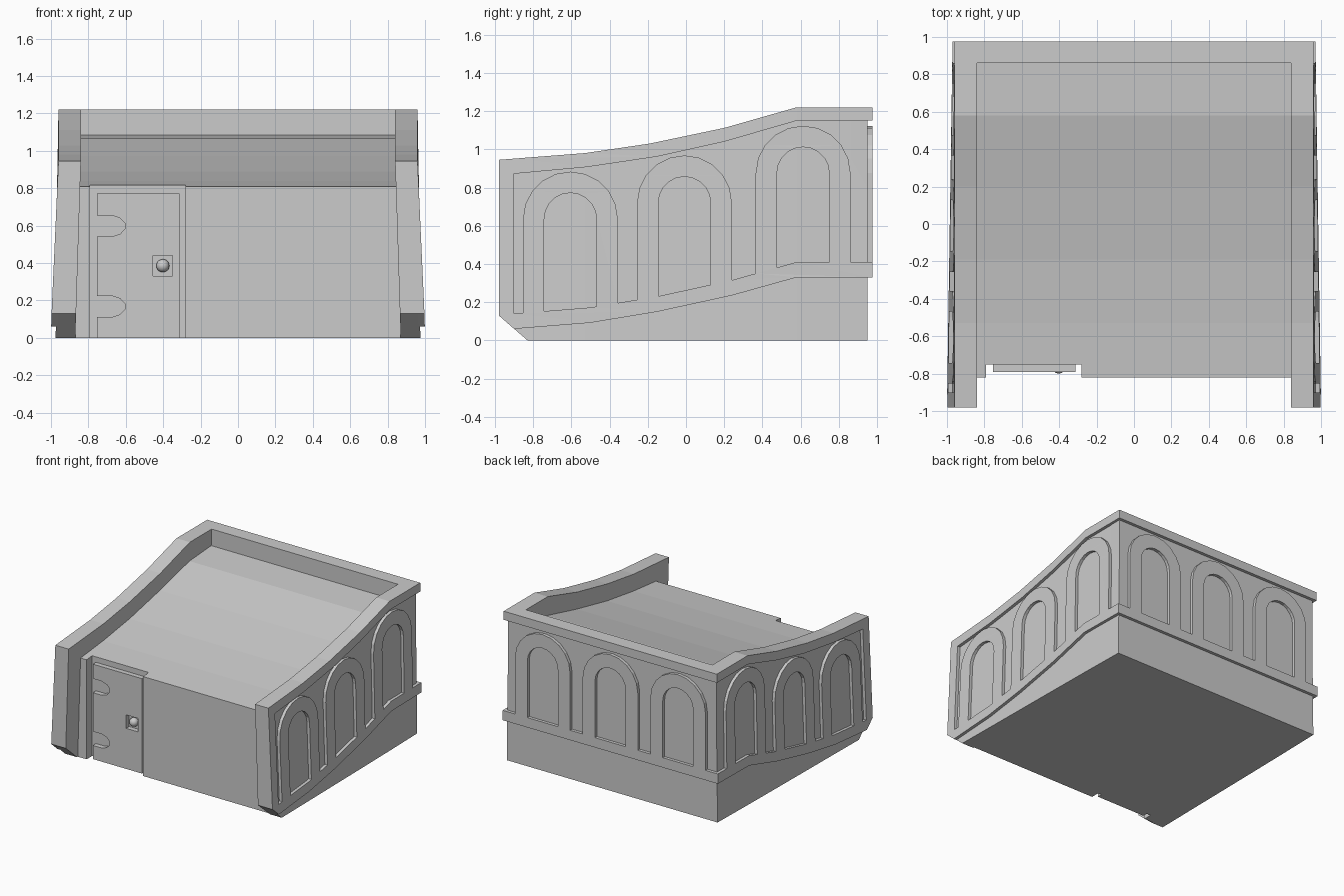
import bpy, bmesh
from math import cos, sin, pi
from mathutils import Vector
from mathutils.geometry import tessellate_polygon

if "Cube" in bpy.data.objects:
    bpy.data.objects.remove(bpy.data.objects["Cube"])


def make(name, verts, faces):
    me = bpy.data.meshes.new(name)
    me.from_pydata(verts, [], faces)
    bm = bmesh.new()
    bm.from_mesh(me)
    bmesh.ops.recalc_face_normals(bm, faces=bm.faces)
    bm.to_mesh(me)
    bm.free()
    ob = bpy.data.objects.new(name, me)
    bpy.context.collection.objects.link(ob)
    return ob


def plate(name, loops, near, far):
    """Solid plate from 2D loops (outline, then holes), mapped to 3D by near/far."""
    tris = tessellate_polygon([[Vector((u, v, 0)) for u, v in lp] for lp in loops])
    flat = [p for lp in loops for p in lp]
    n = len(flat)
    faces = [tuple(t) for t in tris] + [tuple(i + n for i in t[::-1]) for t in tris]
    s = 0
    for lp in loops:
        m = len(lp)
        for i in range(m):
            a, b = s + i, s + (i + 1) % m
            faces.append((a, b, b + n, a + n))
        s += m
    return make(name, [near(*p) for p in flat] + [far(*p) for p in flat], faces)


def interp(pts):
    def f(u):
        if u <= pts[0][0]:
            return pts[0][1]
        for (a, za), (b, zb) in zip(pts, pts[1:]):
            if u <= b:
                return za + (zb - za) * (u - a) / (b - a)
        return pts[-1][1]
    return f


def loft_box(name, ys, x0, x1, z0, z1):
    """Box sliced along y; x limits are functions of (y, z), z limits of y."""
    v, f = [], []
    for y in ys:
        for fx, fz in ((x0, z0), (x1, z0), (x1, z1), (x0, z1)):
            z = fz(y)
            v.append((fx(y, z), y, z))
    for k in range(len(ys) - 1):
        for i in range(4):
            a, b = 4 * k + i, 4 * k + (i + 1) % 4
            f.append((a, b, b + 4, a + 4))
    e = len(v) - 4
    return make(name, v, f + [(0, 1, 2, 3), (e, e + 1, e + 2, e + 3)])


# Profile lines of the side walls (y, z)
CROWN = [(-.98, .945), (-.53, .98), (-.19, 1.03), (.2, 1.112), (.58, 1.22), (.975, 1.22)]
UPPER = [(-.9, .872), (-.52, .907), (-.15, .962), (.2, 1.04), (.58, 1.15), (.975, 1.15)]
LOWER = [(-.9, .06), (-.5, .092), (-.15, .15), (.24, .235), (.58, .33), (.975, .33)]
crown, lower = interp(CROWN), interp(LOWER)


def outer(y, z):
    """Half-width of the leaning outer wall face."""
    lean = .01 + .03 * (.98 - y) / 1.96
    return .96 + lean * (crown(y) - z) / (crown(y) - lower(y))


def arc(c, h, spring, n=10):
    return [(c + h * cos(pi * i / n), spring + h * sin(pi * i / n)) for i in range(n + 1)]


def arcade(tag, low, up, top, arches, near, far):
    """Cornice band plus a lower band carrying arch rings with open niches."""
    plate(tag + "_cornice", [up + top[::-1]], near, far)
    floor_line = [(u, v + .08) for u, v in low]
    fl = interp(floor_line)
    outline = list(low) + [floor_line[-1]]
    holes = []
    for c, spring in reversed(arches):
        outline += [(c + .248, fl(c + .248))] + arc(c, .248, spring) + [(c - .248, fl(c - .248))]
        l, r = c - .137, c + .137
        mid = [p for p in floor_line if l < p[0] < r]
        holes.append([(l, fl(l))] + mid + [(r, fl(r))] + arc(c, .137, spring))
    outline.append(floor_line[0])
    plate(tag + "_arches", [outline] + holes, near, far)


# Side walls with arcades and front borders
wall_base = interp([(-.98, .13), (-.83, 0), (.95, 0)])
wall_ys = [-.98, -.9, -.83, -.53, -.19, .2, .58, .95]
for tag, s in (("right", 1), ("left", -1)):
    loft_box(tag + "_wall", wall_ys,
             lambda y, z: s * (.84 + .03 * max(0, 1 - z / .945)),
             lambda y, z: s * (outer(y, z) - .025), wall_base, crown)
    near = lambda y, z: (s * outer(y, z), y, z)
    far = lambda y, z: (s * (outer(y, z) - .032), y, z)
    top = [(-.9, crown(-.9))] + CROWN[1:]
    arcade(tag, LOWER, UPPER, top, [(-.605, .635), (-.008, .72), (.613, .875)], near, far)
    plate(tag + "_front_border",
          [[(-.98, .13), (-.9, .06), (-.9, crown(-.9)), (-.98, .945)]], near, far)
    # Thin wall-top edge over the cornice
    # Back corner is closed by the overlapping cornices

# Back wall with arcade
loft_box("back_wall", [.86, .95], lambda y, z: -.94, lambda y, z: .94,
         lambda y: 0, lambda y: 1.22)
W = .965
arcade("back", [(-W, .33), (W, .33)], [(-W + .005, 1.15), (W - .005, 1.15)],
       [(-W + .005, 1.22), (W - .005, 1.22)],
       [(-.61, .875), (0, .875), (.61, .875)],
       lambda x, z: (x, .975, z), lambda x, z: (x, .94, z))

# Body with curved roof, and the front face either side of the door recess
roof = interp([(-.82, .81), (-.53, .84), (-.19, .89), (.2, .972), (.58, 1.065), (.87, 1.085)])
zero = lambda y: 0
for name, ys, a, b in (("body", [-.75, -.53, -.19, .2, .58, .87], -.88, .88),
                       ("front_left_face", [-.82, -.75], -.88, -.79),
                       ("front_right_face", [-.82, -.75], -.28, .88)):
    loft_box(name, ys, lambda y, z: a, lambda y, z: b, zero, roof)

# Door with two hinge notches and a square handle opening
door = [(-.755, 0), (-.313, 0), (-.313, .773), (-.755, .773)]
for zc in (.598, .168):
    door += [(-.755, zc + .057), (-.675, zc + .057), (-.63, zc + .042), (-.605, zc + .015),
             (-.605, zc - .015), (-.63, zc - .042), (-.675, zc - .057), (-.755, zc - .057)]
hole = [(-.455, .33), (-.35, .33), (-.35, .44), (-.455, .44)]
plate("door", [door, hole], lambda x, z: (x, -.79, z), lambda x, z: (x, -.745, z))

# Door knob
bpy.ops.mesh.primitive_uv_sphere_add(segments=16, ring_count=10, radius=.035,
                                     location=(-.402, -.765, .386))
knob = bpy.context.object
knob.name = "door_knob"
bpy.ops.object.shade_smooth_by_angle()
